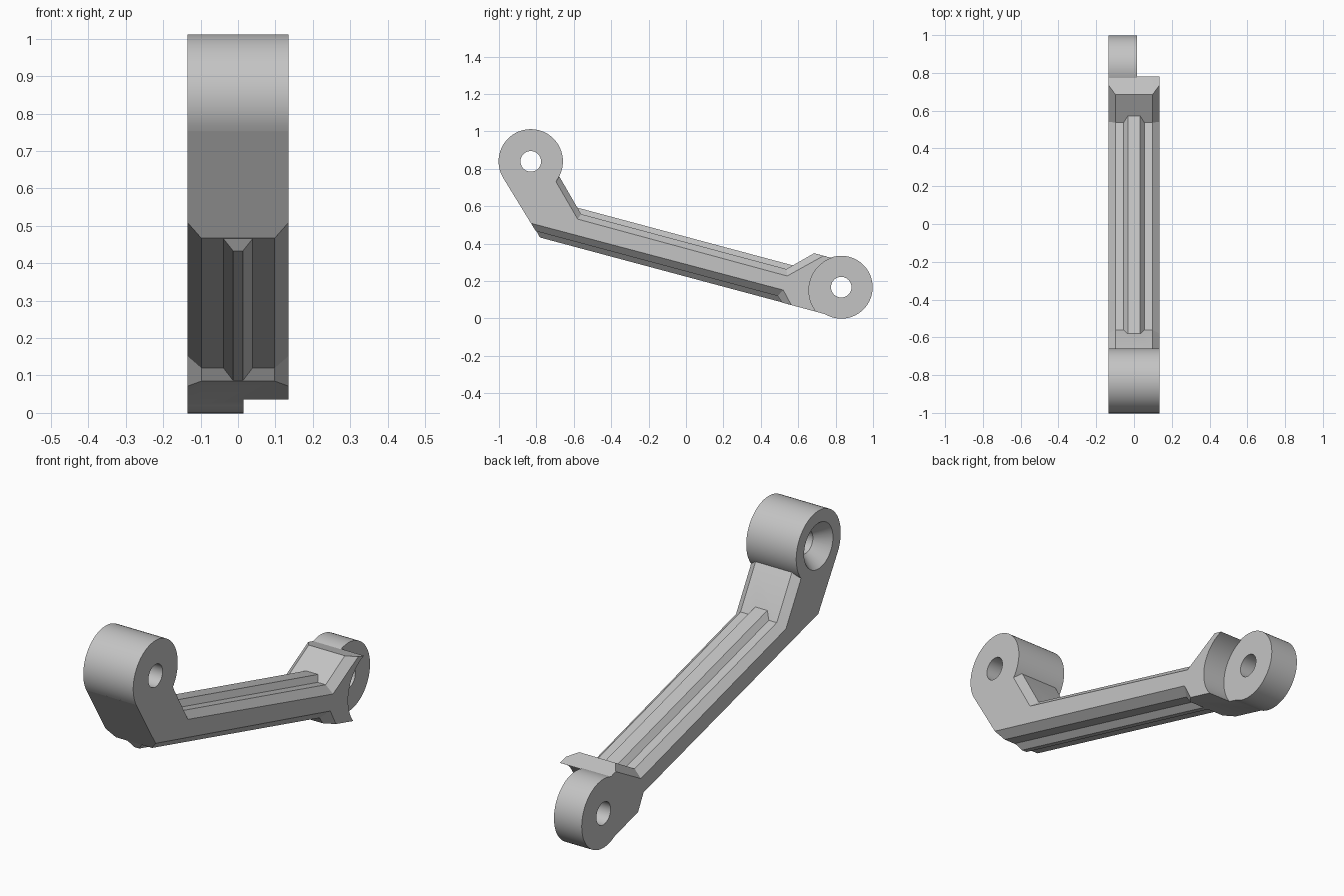
import bpy, bmesh, math
from mathutils import Matrix

cube = bpy.data.objects.get("Cube")
if cube:
    bpy.data.objects.remove(cube)

metal = bpy.data.materials.new("light grey metal")
GREY = (0.55, 0.55, 0.55, 1)
metal.use_nodes = True
metal.diffuse_color = GREY
metal.node_tree.nodes["Principled BSDF"].inputs["Base Color"].default_value = GREY

HALF, FLAT = 0.135, 0.098           # half width, half width inside the chamfers
PIVOT, LUG = (-0.83, 0.84), (0.83, 0.167)
COS, SIN = math.cos(math.radians(15)), math.sin(math.radians(15))


def finish(name, bm):
    bmesh.ops.recalc_face_normals(bm, faces=bm.faces)
    mesh = bpy.data.meshes.new(name)
    bm.to_mesh(mesh)
    bm.free()
    mesh.materials.append(metal)
    obj = bpy.data.objects.new(name, mesh)
    bpy.context.collection.objects.link(obj)
    return obj


def loft(name, loops):
    """Skin a row of matching vertex loops and cap both ends."""
    bm = bmesh.new()
    rings = [[bm.verts.new(p) for p in loop] for loop in loops]
    for a, b in zip(rings, rings[1:]):
        for i in range(len(a)):
            j = (i + 1) % len(a)
            bm.faces.new((a[i], a[j], b[j], b[i]))
    bm.faces.new(rings[0])
    bm.faces.new(rings[-1])
    return finish(name, bm)


def barrel(name, centre, x0, x1, r0, r1=None):
    """Round solid along x from x0 (radius r0) to x1 (radius r1)."""
    bm = bmesh.new()
    place = Matrix.Translation(((x0 + x1) / 2, *centre)) @ Matrix.Rotation(math.pi / 2, 4, 'Y')
    bmesh.ops.create_cone(bm, cap_ends=True, segments=72, radius1=r0,
                          radius2=r0 if r1 is None else r1, depth=x1 - x0, matrix=place)
    return finish(name, bm)


def rib(name, base, crest):
    """Tapered rib along the beam; each level is (half width, height, y start, y end)."""
    loops = []
    for half, height, y0, y1 in (base, crest):
        loops.append([(x, y, (height - SIN * y) / COS) for x, y in
                      ((-half, y0), (half, y0), (half, y1), (-half, y1))])
    return loft(name, loops)


def combine(target, other, operation):
    mod = target.modifiers.new(operation, 'BOOLEAN')
    mod.object, mod.operation, mod.solver = other, operation, 'EXACT'
    bpy.context.view_layer.objects.active = target
    bpy.ops.object.modifier_apply(modifier=mod.name)
    bpy.data.objects.remove(other)


# Bent body: side outline and the fuller outline inside the chamfers
tail = [(0.788, 0.011), (0.82, 0.25), (0.78, 0.323)]
root = [(-0.72, 0.80), PIVOT, (-0.979, 0.754)]
side = [(-0.829, 0.509), (0.52, 0.152), (0.563, 0.0716), *tail,
        (0.735, 0.335), (0.541, 0.227), (-0.579, 0.531), (-0.69, 0.722), *root]
core = [(-0.803, 0.467), (0.49, 0.12), (0.513, 0.085), *tail,
        (0.685, 0.349), (0.537, 0.264), (-0.561, 0.558), (-0.675, 0.755), *root]
arm = loft("link_arm", [[(x, *p) for p in outline] for x, outline in
                        ((-HALF, side), (-FLAT, core), (FLAT, core), (HALF, side))])

# Round clearance beside the rear lug
combine(arm, barrel("clearance", (0.84, 0.15), 0.015, 0.3, 0.183), 'DIFFERENCE')

# Stiffening ribs above and below the beam
combine(arm, rib("upper_rib", (0.058, 0.39, -0.6, 0.62), (0.033, 0.422, -0.6, 0.62)), 'UNION')
combine(arm, rib("lower_rib", (0.043, 0.247, -0.802, 0.54),
                 (0.013, 0.216, -0.781, 0.54)), 'UNION')

# Pivot boss and rear lug
combine(arm, barrel("pivot_boss", PIVOT, -HALF, HALF, 0.172), 'UNION')
combine(arm, barrel("rear_lug", LUG, -HALF, 0.015, 0.168), 'UNION')

# Bolt holes, with a countersink on the pivot
for spot in (PIVOT, LUG):
    combine(arm, barrel("bolt_hole", spot, -0.3, 0.3, 0.055), 'DIFFERENCE')
combine(arm, barrel("countersink", PIVOT, -HALF - 0.01, -0.06, 0.12, 0.05), 'DIFFERENCE')

bpy.ops.object.select_all(action='DESELECT')
arm.select_set(True)
bpy.context.view_layer.objects.active = arm
bpy.ops.object.shade_smooth_by_angle(angle=math.radians(22))
